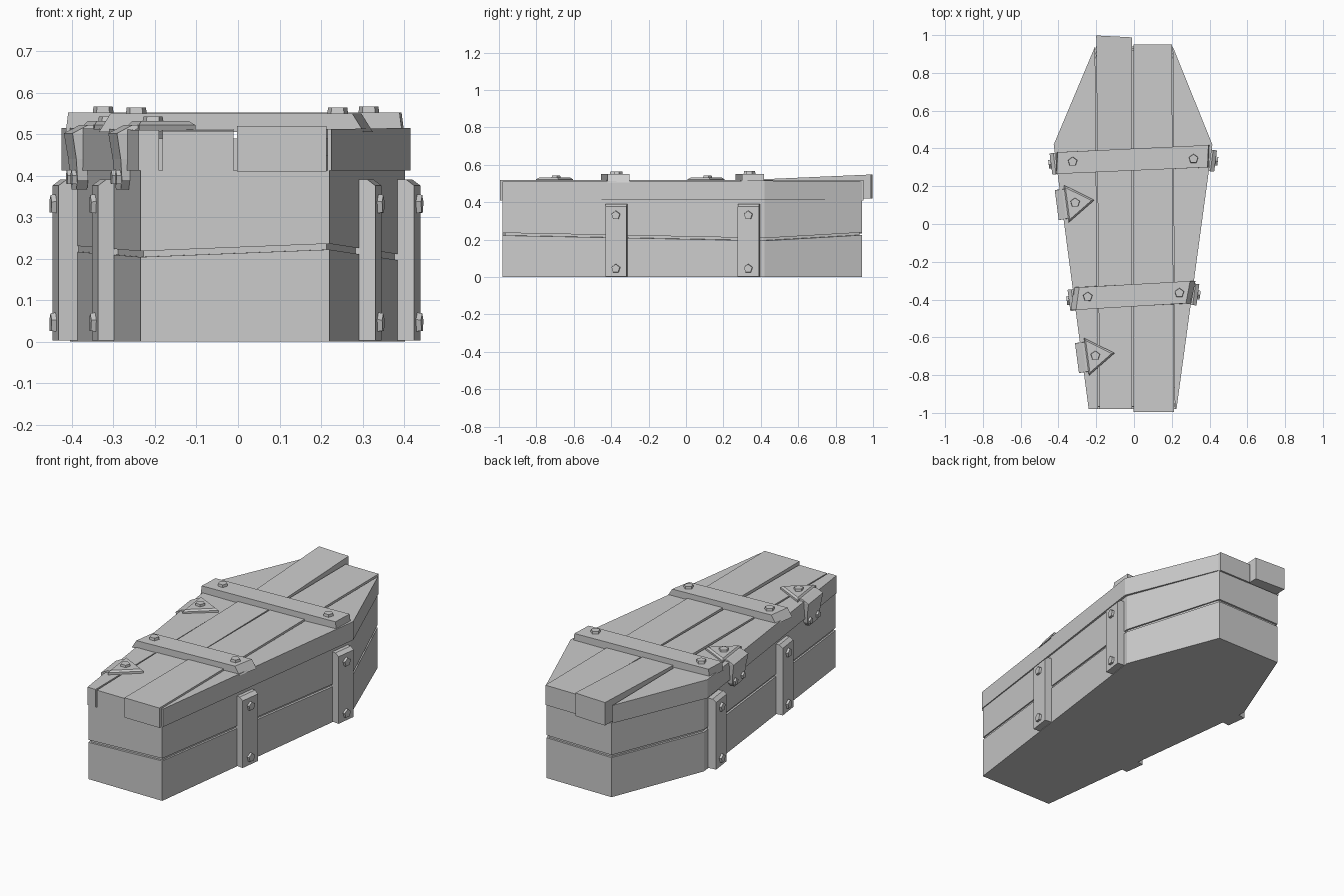
import bpy, bmesh, math
from mathutils import Matrix, Vector

if "Cube" in bpy.data.objects:
    bpy.data.objects.remove(bpy.data.objects["Cube"])

grey = bpy.data.materials.new("weathered_grey")
grey.diffuse_color = (0.6, 0.6, 0.6, 1)
grey.use_nodes = True
grey.node_tree.nodes["Principled BSDF"].inputs["Base Color"].default_value = grey.diffuse_color


def loft(name, a, b, matrix=None):
    """Solid between two matching 3D polygons."""
    bm = bmesh.new()
    va = [bm.verts.new(p) for p in a]
    vb = [bm.verts.new(p) for p in b]
    n = len(a)
    bm.faces.new(va)
    bm.faces.new(vb)
    for i in range(n):
        j = (i + 1) % n
        bm.faces.new((va[i], va[j], vb[j], vb[i]))
    if matrix:
        bm.transform(matrix)
    bmesh.ops.recalc_face_normals(bm, faces=bm.faces)
    mesh = bpy.data.meshes.new(name)
    bm.to_mesh(mesh)
    bm.free()
    mesh.materials.append(grey)
    obj = bpy.data.objects.new(name, mesh)
    bpy.context.collection.objects.link(obj)
    return obj


def prism(name, pts, z0, z1):
    """Upright prism; heights are numbers or one number per corner."""
    z0 = z0 if isinstance(z0, list) else [z0] * len(pts)
    z1 = z1 if isinstance(z1, list) else [z1] * len(pts)
    return loft(name, [(x, y, z) for (x, y), z in zip(pts, z0)],
                [(x, y, z) for (x, y), z in zip(pts, z1)])


def ring(r, z, n=5, turn=0.3):
    return [(r * math.cos(turn + math.tau * i / n),
             r * math.sin(turn + math.tau * i / n), z) for i in range(n)]


def bolt(name, matrix, r=0.027, h=0.014):
    loft(name, ring(r, -0.005), ring(r * 0.9, h), matrix)


def wall_frame(side, y):
    """Frame on a long wall: x along the wall, y up, z outward."""
    x = 0.22 + 0.185 * (y + 0.98) / 1.4 + (0.01 if side < 0 else 0)
    a = math.atan2(0.185, 1.4)
    out = Vector((side * math.cos(a), -math.sin(a), 0))
    up = Vector((0, 0, 1))
    along = up.cross(out)
    m = Matrix((along, up, out)).transposed().to_4x4()
    m.translation = (side * x, y, 0)
    return m


# Box: two courses of boards with a crooked seam around a recessed core
outline = [(-0.235, -0.98), (0.22, -0.98), (0.402, 0.42),
           (0.2, 0.94), (-0.2, 0.94), (-0.405, 0.42)]
seam = [0.204, 0.222, 0.194, 0.224, 0.22, 0.218]
prism("lower_boards", outline, 0, seam)
prism("upper_boards", outline, [z + 0.014 for z in seam], 0.412)
prism("box_core", [(x * 0.97, y * 0.988) for x, y in outline], 0.01, 0.45)

# Lid: two outer planks and two middle planks with narrow gaps
prism("lid_left_plank", [(-0.24, -0.98), (-0.19, -0.98), (-0.206, 0.94), (-0.425, 0.42)],
      0.412, [0.51, 0.51, 0.512, 0.515])
prism("lid_right_plank", [(0.225, -0.98), (0.415, 0.42), (0.205, 0.94), (0.216, -0.98)],
      0.412, [0.512, 0.515, 0.512, 0.512])
prism("lid_middle_right_plank", [(-0.002, -0.995), (0.213, -0.995), (0.2, 0.95), (-0.002, 0.95)],
      0.41, 0.52)
side = [(-0.98, 0.41), (0.4, 0.412), (0.998, 0.42), (0.998, 0.548), (0.35, 0.52), (-0.98, 0.508)]
loft("lid_lifted_plank",
     [(-0.182 - 0.018 * (y + 0.98) / 1.98, y, z) for y, z in side],
     [(-0.011, y - (0.01 if y > 0.9 else 0), z) for y, z in side])
prism("lid_underside", [(-0.22, -0.965), (0.2, -0.965), (0.38, 0.41),
                        (0.19, 0.92), (-0.19, 0.92), (-0.38, 0.41)], 0.415, 0.49)

# Crossbars over the lid, with sloped ends
bars = {"shoulder": ([(-0.415, 0.265), (0.395, 0.3), (0.4, 0.418), (-0.41, 0.38)], 0.006,
                     [(-0.325, 0.33), (0.315, 0.345)], 0.552),
        "foot": ([(-0.335, -0.455), (0.303, -0.42), (0.325, -0.302), (-0.318, -0.335)], 0.028,
                 [(-0.245, -0.385), (0.24, -0.365)], 0.55)}
for name, (pts, slope, bolts, top) in bars.items():
    loft(name + "_crossbar", [(x, y, 0.505) for x, y in pts],
         [(x - math.copysign(slope, x), y, top) for x, y in pts])
    for x, y in bolts:
        bolt(name + "_crossbar_bolt", Matrix.Translation((x, y, top)))

# Upright side battens with two bolts each
for s, ys in ((1, (-0.37, 0.338)), (-1, (-0.4, 0.322))):
    for y in ys:
        m = wall_frame(s, y)
        prof = [(0.003, -0.01), (0.003, 0.038), (0.376, 0.038), (0.391, 0.018), (0.391, -0.01)]
        loft("side_batten", [(-0.057, z, n) for z, n in prof],
             [(0.057, z, n) for z, n in prof], m)
        for z in (0.045, 0.33):
            bolt("side_batten_bolt", m @ Matrix.Translation((0, z, 0.038)), 0.026, 0.012)

# Hinges: bevelled triangle on the lid and a bent flap down the side
for y in (-0.705, 0.105):
    m = wall_frame(-1, y)
    # triangle: x along the wall, depth runs inward from the wall
    tri = [(-0.1, -0.015), (0.1, -0.015), (0.0, -0.165)]
    cx, cn = 0, -0.062
    loft("hinge_triangle", [(t, 0.505, n) for t, n in tri],
         [(t, 0.522, n) for t, n in tri], m)
    loft("hinge_triangle_bevel", [(t, 0.522, n) for t, n in tri],
         [(cx + (t - cx) * 0.85, 0.531, cn + (n - cn) * 0.85) for t, n in tri], m)
    bolt("hinge_triangle_bolt",
         Matrix.Translation(m @ Vector((0, 0.531, cn))), 0.027, 0.012)
    # flap bends over the lid edge, then narrows toward the bottom
    sections = [(0.522, -0.03, -0.002, 0.078), (0.502, 0.006, 0.036, 0.08),
                (0.44, 0.002, 0.026, 0.074), (0.39, -0.004, 0.022, 0.066),
                (0.366, -0.004, 0.022, 0.044)]
    for (z0, a0, b0, w0), (z1, a1, b1, w1) in zip(sections, sections[1:]):
        loft("hinge_flap", [(-w0, z0, a0), (w0, z0, a0), (w0, z0, b0), (-w0, z0, b0)],
             [(-w1, z1, a1), (w1, z1, a1), (w1, z1, b1), (-w1, z1, b1)], m)
    for t in (-0.042, 0.042):
        bolt("hinge_flap_bolt", m @ Matrix.Translation((t, 0.395, 0.022)), 0.02, 0.012)
